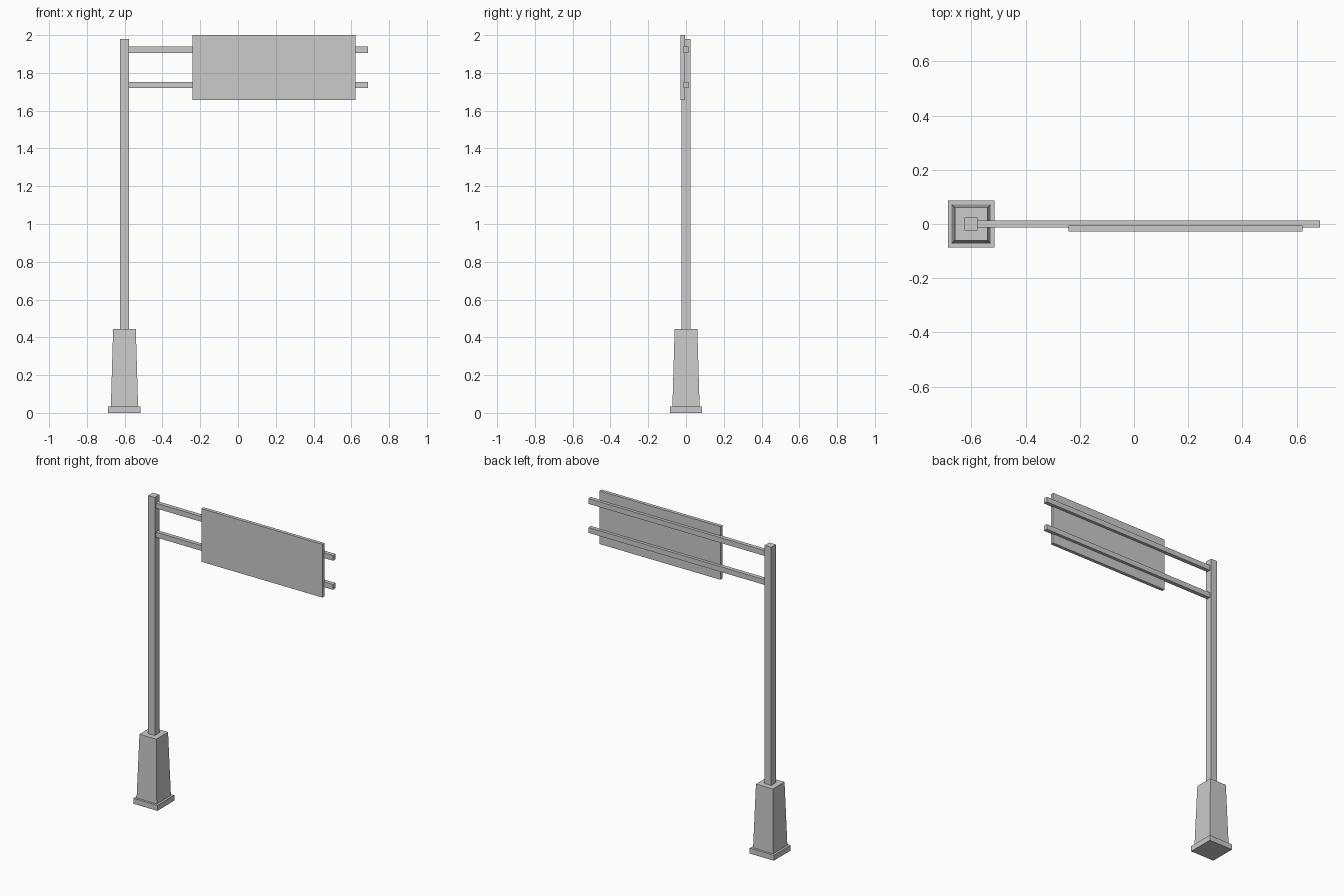
import bpy, bmesh

if "Cube" in bpy.data.objects:
    bpy.data.objects.remove(bpy.data.objects["Cube"])

POLE_X = -0.601


def frustum(name, x, y, z, top=None):
    """Box from (min, max) ranges; 'top' scales the upper face about its centre."""
    bm = bmesh.new()
    bmesh.ops.create_cube(bm, size=1)
    s = 1 if top is None else top
    for v in bm.verts:
        k = s if v.co.z > 0 else 1
        v.co.x = sum(x) / 2 + v.co.x * (x[1] - x[0]) * k
        v.co.y = sum(y) / 2 + v.co.y * (y[1] - y[0]) * k
        v.co.z = sum(z) / 2 + v.co.z * (z[1] - z[0])
    me = bpy.data.meshes.new(name)
    bm.to_mesh(me)
    bm.free()
    ob = bpy.data.objects.new(name, me)
    bpy.context.collection.objects.link(ob)
    return ob


def square_post(name, half, z, top=None):
    return frustum(name, (POLE_X - half, POLE_X + half), (-half, half), z, top)


# Stacked post: foot plate, tapered pedestal, pole
square_post("foot_plate", 0.086, (0, 0.035))
square_post("pedestal", 0.072, (0.035, 0.445), 0.06 / 0.072)
square_post("pole", 0.0238, (0.445, 1.98))

# Two horizontal arms
for name, z in (("lower_arm", 1.736), ("upper_arm", 1.923)):
    frustum(name, (POLE_X + 0.0238, 0.687), (-0.013, 0.013), (z - 0.017, z + 0.017))

# Sign panel fixed to the front of the arms
frustum("sign_panel", (-0.242, 0.621), (-0.028, -0.006), (1.657, 2.0))
